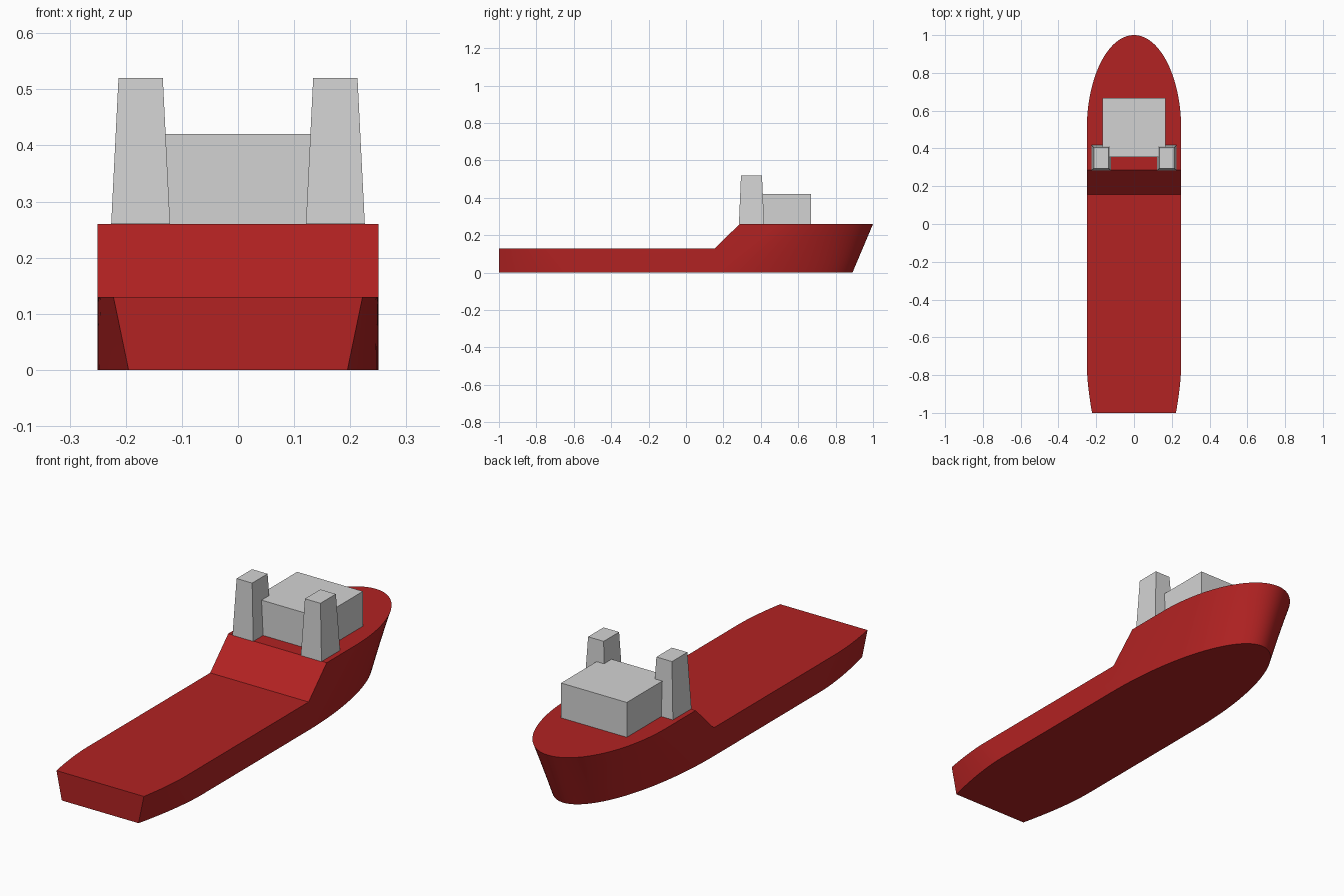
import bpy, bmesh, math

if "Cube" in bpy.data.objects:
    bpy.data.objects.remove(bpy.data.objects["Cube"], do_unlink=True)


def material(name, rgb):
    m = bpy.data.materials.new(name)
    m.use_nodes = True
    m.diffuse_color = (*rgb, 1)
    m.node_tree.nodes["Principled BSDF"].inputs["Base Color"].default_value = (*rgb, 1)
    return m


RED = material("hull red", (0.445, 0.016, 0.016))
GREY = material("light grey", (0.651, 0.651, 0.651))


def loft(name, rings, mat):
    """Closed solid from rings of equal length, bottom to top."""
    bm = bmesh.new()
    loops = [[bm.verts.new(p) for p in ring] for ring in rings]
    n = len(rings[0])
    for a, b in zip(loops, loops[1:]):
        for i in range(n):
            j = (i + 1) % n
            bm.faces.new((a[i], a[j], b[j], b[i]))
    bm.faces.new(loops[0])
    bm.faces.new(loops[-1])
    bmesh.ops.recalc_face_normals(bm, faces=bm.faces)
    mesh = bpy.data.meshes.new(name)
    bm.to_mesh(mesh)
    bm.free()
    mesh.materials.append(mat)
    obj = bpy.data.objects.new(name, mesh)
    bpy.context.collection.objects.link(obj)
    return obj


def rect(x0, x1, y0, y1, z):
    return [(x0, y0, z), (x1, y0, z), (x1, y1, z), (x0, y1, z)]


# Hull outline at one height: tapered stern, parallel sides, elliptical bow
BEAM, DECK, LOW_DECK = 0.25, 0.26, 0.13


def hull_ring(z):
    f = z / DECK
    stern_half = 0.195 + 0.054 * f
    stern_start = -0.62 - 0.24 * f
    bow_start = 0.15 + 0.35 * f
    bow_len = 0.89 + 0.11 * f - bow_start
    half = []
    for i in range(13):
        t = 1 - i / 12
        half.append((BEAM - (BEAM - stern_half) * t ** 1.7,
                     stern_start + (-1 - stern_start) * t))
    for i in range(32):
        a = math.pi / 2 * i / 32
        half.append((BEAM * math.cos(a), bow_start + bow_len * math.sin(a)))
    tip = [(0, bow_start + bow_len)]
    port = [(-x, y) for x, y in reversed(half)]
    return [(x, y, z) for x, y in half + tip + port]


hull = loft("hull", [hull_ring(DECK * k / 4 + (0.002 if k == 2 else 0)) for k in range(5)], RED)

# Cut away the hull above the low cargo deck, with a sloped step
step = [(-1.2, LOW_DECK), (0.155, LOW_DECK), (0.2865, DECK),
        (0.3365, DECK + 0.05), (-1.2, DECK + 0.05)]
cutter = loft("deck_cutter", [[(x, y, z) for y, z in step] for x in (-0.5, 0.5)], RED)
cutter.hide_render = True
mod = hull.modifiers.new("cargo deck", "BOOLEAN")
mod.operation, mod.solver, mod.object = "DIFFERENCE", "EXACT", cutter
bpy.context.view_layer.objects.active = hull
hull.select_set(True)
bpy.ops.object.modifier_apply(modifier=mod.name)
bpy.data.objects.remove(cutter, do_unlink=True)
bpy.ops.object.shade_smooth_by_angle(angle=math.radians(25))
hull.select_set(False)

# Superstructure block on the raised foredeck
loft("bridge_house", [rect(-0.167, 0.167, 0.355, 0.668, z) for z in (DECK, 0.42)], GREY)

# Pair of tapered funnels
for side, name in ((1, "left_funnel"), (-1, "right_funnel")):
    loft(name, [rect(side * 0.121, side * 0.226, 0.283, 0.418, DECK),
                rect(side * 0.134, side * 0.213, 0.294, 0.406, 0.52)], GREY)
